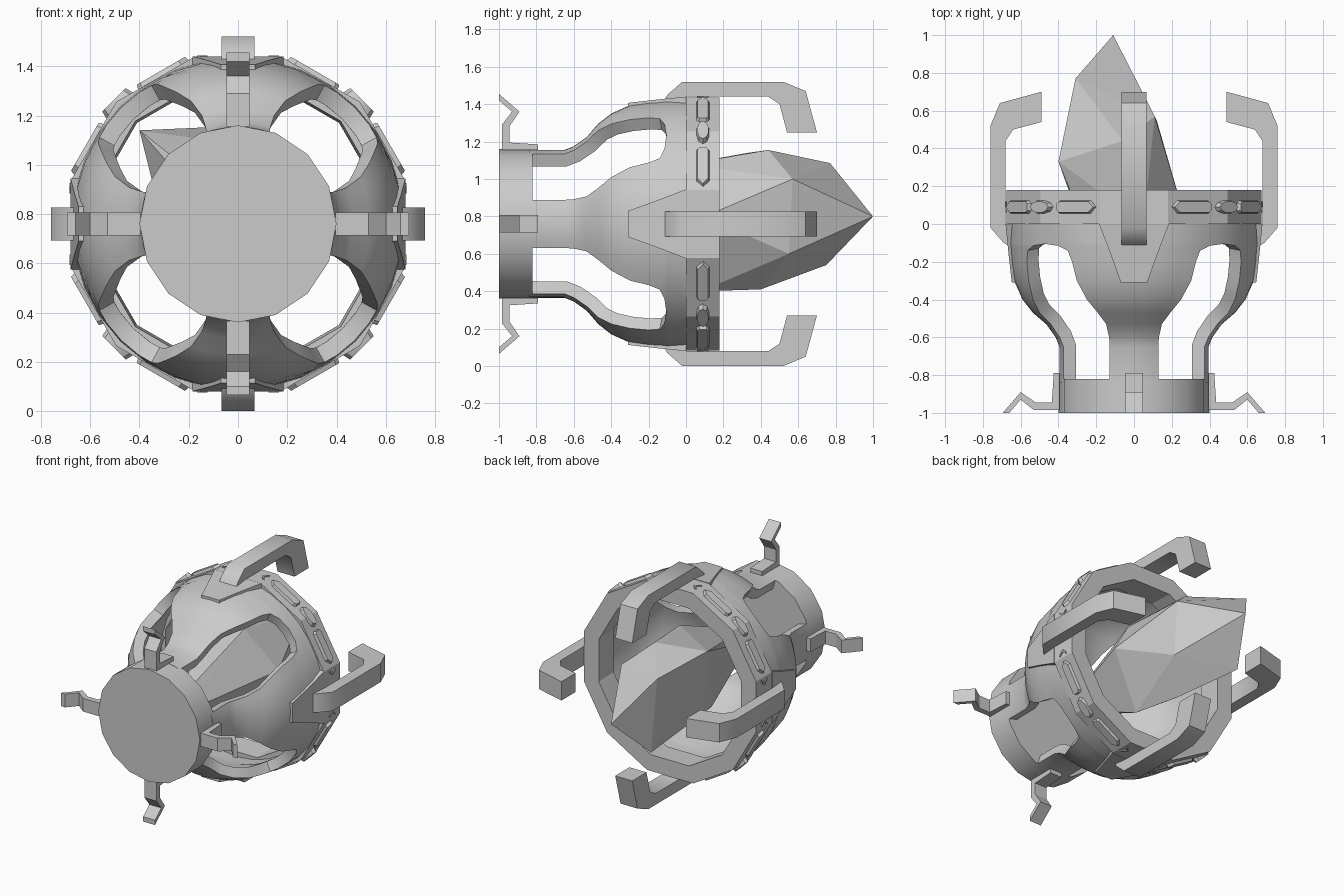
import bpy, bmesh, math
from math import cos, sin, radians, pi

if "Cube" in bpy.data.objects:
    bpy.data.objects.remove(bpy.data.objects["Cube"])

ZC = 0.76  # height of the long axis, which runs along y


def P(a, t, y, r):
    """Point at polar angle a (degrees) round the axis: t tangential, r radial."""
    a = radians(a)
    return (r * cos(a) - t * sin(a), y, ZC + r * sin(a) + t * cos(a))


def smooth_by_angle(ob, angle):
    bpy.ops.object.select_all(action='DESELECT')
    ob.select_set(True)
    bpy.context.view_layer.objects.active = ob
    for m in list(ob.modifiers):
        bpy.ops.object.modifier_apply(modifier=m.name)
    bpy.ops.object.shade_smooth_by_angle(angle=radians(angle))


def finish(name, bm, smooth=None, recalc=True):
    bmesh.ops.remove_doubles(bm, verts=bm.verts, dist=0.0005)
    if recalc:
        bmesh.ops.recalc_face_normals(bm, faces=bm.faces)
    me = bpy.data.meshes.new(name)
    bm.to_mesh(me)
    bm.free()
    ob = bpy.data.objects.new(name, me)
    bpy.context.collection.objects.link(ob)
    if smooth:
        smooth_by_angle(ob, smooth)
    return ob


def lathe(name, prof, n=16, phase=0, closed=False, smooth=None):
    bm = bmesh.new()
    rows = [[bm.verts.new(P(phase + 360 * k / n, 0, y, r)) for k in range(n)] for y, r in prof]
    for i in range(len(rows) if closed else len(rows) - 1):
        A, B = rows[i], rows[(i + 1) % len(rows)]
        for k in range(n):
            m = (k + 1) % n
            bm.faces.new((A[k], B[k], B[m], A[m]))
    for row in ([] if closed else [rows[0], rows[-1]]):
        bm.faces.new(row)
    return finish(name, bm, smooth)


def prism(name, low, high, smooth=None):
    """Solid between two matching outlines."""
    bm = bmesh.new()
    A = [bm.verts.new(p) for p in low]
    B = [bm.verts.new(p) for p in high]
    bm.faces.new(A)
    bm.faces.new(B)
    for k in range(len(A)):
        m = (k + 1) % len(A)
        bm.faces.new((A[k], A[m], B[m], B[k]))
    return finish(name, bm, smooth)


# Base drum and twelve-sided front ring
lathe("base_drum", [(-1, 0.4), (-0.82, 0.4)], smooth=30)
lathe("front_ring", [(0, 0.70), (0.18, 0.70), (0.18, 0.58), (0, 0.59)], 12, 15, True)

# Cage: four flaring ribs that join into a collar (y, radius, half angle)
rows = [(-0.84, .395, 19), (-0.65, .395, 19), (-0.60, .415, 18.5), (-0.53, .465, 18.5),
        (-0.47, .535, 21), (-0.40, .59, 25), (-0.30, .635, 28.5), (-0.20, .655, 30),
        (-0.14, .663, 32), (-0.115, .668, 37), (-0.105, .67, 45), (0.01, .675, 45)]
bm = bmesh.new()
for a in (0, 90, 180, 270):
    g = [[bm.verts.new(P(a + h * j / 4, 0, y, r)) for j in range(-4, 5)] for y, r, h in rows]
    for i in range(len(g) - 1):
        for j in range(8):
            bm.faces.new((g[i][j], g[i + 1][j], g[i + 1][j + 1], g[i][j + 1]))
cage = finish("cage_shell", bm, recalc=False)
md = cage.modifiers.new("thickness", 'SOLIDIFY')
md.thickness, md.offset = 0.07, -1
smooth_by_angle(cage, 40)

# Parts repeated on each of the four sides
claw = [(-.12, .655), (-.10, .69), (-.02, .76), (.52, .76), (.64, .71), (.70, .49),
        (.54, .49), (.50, .64), (.44, .68), (0, .68), (-.03, .65)]
hook = [(-.79, .395), (-.79, .425), (-.945, .435), (-.945, .52), (-.89, .60), (-1, .695),
        (-1, .66), (-.93, .60), (-.985, .53), (-.985, .395)]
plate = [(-.07, -.31, .647), (-.12, -.17, .663), (-.185, 0, .68),
         (.185, 0, .68), (.12, -.17, .663), (.07, -.31, .647)]
for n, a in enumerate((0, 90, 180, 270)):
    prism(f"claw_arm_{n}", [P(a, -.067, y, r) for y, r in claw],
          [P(a, .067, y, r) for y, r in claw], 50)
    prism(f"base_hook_{n}", [P(a, -.047, y, r) for y, r in hook],
          [P(a, .047, y, r) for y, r in hook])
    prism(f"arm_plate_{n}", [P(a, t, y, r - .06) for t, y, r in plate],
          [P(a, t, y, r) for t, y, r in plate])


# Ring ornaments: raised shapes with a sloped edge
def stud(name, a, pts, top, k=0.7):
    cx = sum(p[0] for p in pts) / len(pts)
    L = max(abs(p[0] - cx) for p in pts)
    s = 1 - (1 - k) * .042 / L
    prism(name, [P(a, t, .09 + y, .66) for t, y in pts],
          [P(a, cx + (t - cx) * s, .09 + y * k, top) for t, y in pts], 30)


oval = [(.08 * cos(i * pi / 5), .045 * sin(i * pi / 5)) for i in range(10)]
bar = [(.082, -.025), (.082, .025), (.065, .04), (-.13, .04), (-.165, 0),
       (-.13, -.04), (.065, -.04)]
chev = [(.124, 0), (.152, .03), (.166, .03), (.14, 0), (.166, -.03), (.152, -.03)]
for n, q in enumerate((0, 90, 180, 270)):
    stud(f"ring_oval_{n}", q + 45, oval, .712)
    for s, side in ((1, "left"), (-1, "right")):
        stud(f"ring_bar_{side}_{n}", q + s * 30, [(s * t, y) for t, y in bar], .695)
        prism(f"ring_chevron_{side}_{n}", [P(q, s * t, .09 + y, .66) for t, y in chev],
              [P(q, s * t, .09 + y, .684) for t, y in chev])

# Faceted crystal, pointed tail inside the cage
pts = [(-.11, 1, .80), (-.31, .77, 1.085), (-.06, .44, 1.155), (.11, .57, 1.0),
       (-.40, .33, 1.14), (-.25, .75, .54), (-.04, .40, .41), (.12, .55, .60),
       (.25, .10, .80), (-.27, .1, .62), (.05, .08, .40), (.05, .0, 1.08),
       (.05, -.65, .74), (-.05, -.65, .74), (0, -.65, .82)]
bm = bmesh.new()
for p in pts:
    bm.verts.new(p)
bmesh.ops.convex_hull(bm, input=bm.verts)
junk = [v for v in bm.verts if not v.link_faces]
bmesh.ops.delete(bm, geom=junk, context='VERTS')
finish("crystal", bm)
